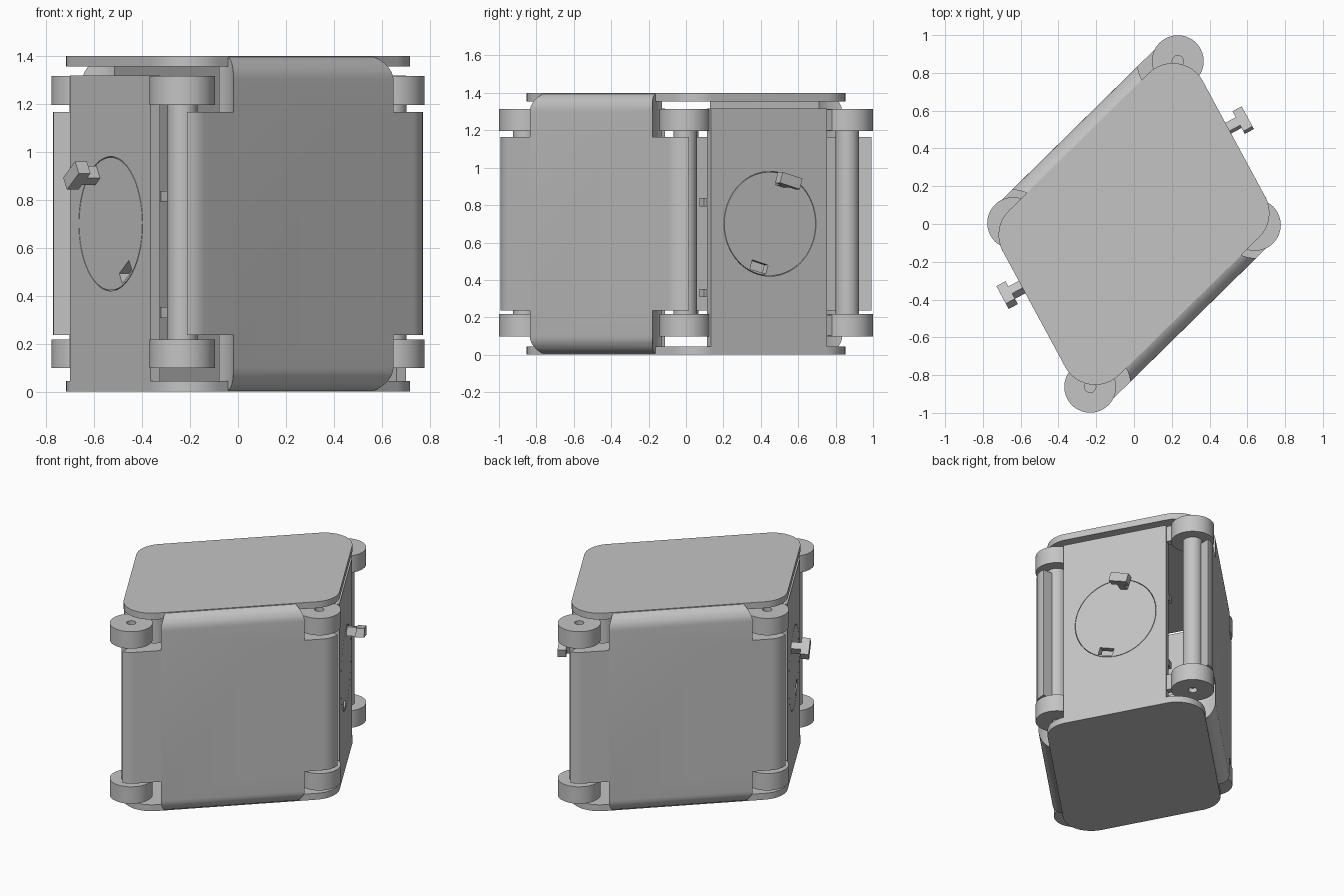
import bpy, bmesh
from math import pi, sin, cos, asin, atan2, radians
from mathutils import Matrix, Vector

if "Cube" in bpy.data.objects:
    bpy.data.objects.remove(bpy.data.objects["Cube"])

grey = bpy.data.materials.new("plain grey")
grey.use_nodes = True
grey.diffuse_color = (0.55, 0.55, 0.55, 1)
grey.node_tree.nodes["Principled BSDF"].inputs["Base Color"].default_value = grey.diffuse_color

# Main layout: hinge axes and the two wall directions
UP = Vector((0, 0, 1))
HINGE_A = Vector((-0.232, -0.862, 0))
HINGE_B = Vector((0.64, -0.005, 0))
DOOR_DIR = (HINGE_B - HINGE_A).normalized()
DOOR_OUT = DOOR_DIR.cross(UP)
WALL_OUT = Vector((0.88, 0.475, 0)).normalized()
WALL_DIR = UP.cross(WALL_OUT)
HEIGHT, PLATE, BARREL = 1.4, 0.045, 0.13
WALL_OFF, PLATE_OFF = 0.68, 0.515


def add(name, bm):
    bmesh.ops.recalc_face_normals(bm, faces=bm.faces)
    mesh = bpy.data.meshes.new(name)
    bm.to_mesh(mesh)
    bm.free()
    mesh.materials.append(grey)
    obj = bpy.data.objects.new(name, mesh)
    bpy.context.collection.objects.link(obj)
    return obj


def sweep(name, points, along):
    """Extrude a closed outline along a vector."""
    bm = bmesh.new()
    face = bm.faces.new([bm.verts.new(p) for p in points])
    new = bmesh.ops.extrude_face_region(bm, geom=[face])["geom"]
    bmesh.ops.translate(bm, vec=along, verts=[v for v in new if isinstance(v, bmesh.types.BMVert)])
    return add(name, bm)


def cylinder(name, center, radius, axis, length, sides=64):
    side = axis.orthogonal().normalized()
    other = axis.cross(side)
    ring = [center + radius * (cos(2 * pi * i / sides) * side + sin(2 * pi * i / sides) * other)
            for i in range(sides)]
    return sweep(name, ring, axis * length)


def block(name, center, axes, size):
    """Box centred on a point, with its own three axes."""
    a, b, c = [ax * s / 2 for ax, s in zip(axes, size)]
    return sweep(name, [center - c + a * i + b * j for i, j in ((-1, -1), (1, -1), (1, 1), (-1, 1))], c * 2)


def combine(obj, tool, operation="DIFFERENCE"):
    mod = obj.modifiers.new("combine", "BOOLEAN")
    mod.operation, mod.object, mod.solver = operation, tool, "EXACT"
    graph = bpy.context.evaluated_depsgraph_get()
    mesh = bpy.data.meshes.new_from_object(obj.evaluated_get(graph))
    obj.modifiers.clear()
    obj.data = mesh
    bpy.data.objects.remove(tool)


def finish(obj):
    obj.data.shade_smooth()
    obj.data.set_sharp_from_angle(angle=radians(30))


def both_sides(obj, front, back):
    """Keep the part and add its half-turn twin."""
    finish(obj)
    obj.name = front
    twin = bpy.data.objects.new(back, obj.data)
    twin.rotation_euler.z = pi
    bpy.context.collection.objects.link(twin)


def arc(center, radius, start, end, steps=12):
    return [center + radius * Vector((cos(t), sin(t), 0))
            for t in (start + (end - start) * i / steps for i in range(steps + 1))]


# Top and bottom plates: skewed rectangle with round corners
def corner(sign_wall, sign_door, r):
    rows = Matrix((WALL_OUT.xy, DOOR_OUT.xy))
    p = rows.inverted() @ Vector((sign_wall * (WALL_OFF - r), sign_door * (PLATE_OFF - r)))
    return p.to_3d()


wall_a = atan2(WALL_OUT.y, WALL_OUT.x)
door_a = atan2(DOOR_OUT.y, DOOR_OUT.x)
R = 0.18
outline = (arc(corner(1, 1, R), R, door_a, wall_a)
           + arc(corner(1, -1, R), R, wall_a, door_a + pi)
           + arc(corner(-1, -1, R), R, door_a + pi, wall_a + pi)
           + arc(corner(-1, 1, R), R, wall_a + pi, door_a + 2 * pi))
for name, z in (("bottom_plate", 0), ("top_plate", HEIGHT - PLATE)):
    finish(sweep(name, [p + UP * z for p in outline], UP * PLATE))

# Door: thick slab with rounded top and bottom edges, notched at the hinge caps
F = 0.1
profile = [(0, HEIGHT), (0, 0)]
profile += [(BARREL - F + F * sin(t), F - F * cos(t)) for t in (pi / 2 * i / 10 for i in range(11))]
profile += [(BARREL - F + F * cos(t), HEIGHT - F + F * sin(t)) for t in (pi / 2 * i / 10 for i in range(11))]
door = sweep("door", [HINGE_A + DOOR_OUT * n + UP * z for n, z in profile], HINGE_B - HINGE_A)
for center, radius in ((HINGE_A, 0.215), (HINGE_B, 0.175)):
    combine(door, cylinder("cutter", center - UP * 0.1, radius, UP, 1.6))

# Door middle: reaches out and wraps half way round both hinge pins
wrap = asin(0.02 / BARREL)
clip = (arc(HINGE_A, BARREL, -pi / 2 + wrap, door_a) + arc(HINGE_B, BARREL, door_a, wrap)
        + [HINGE_B + Vector((0, 0.02, 0)), HINGE_A + Vector((0.02, 0, 0))])
combine(door, sweep("clip", [p + UP * 0.237 for p in clip], UP * 0.928), "UNION")
both_sides(door, "front_door", "back_door")

# Hinges: a pin between two caps, each cap with a small centre hole
for place, center in (("front", HINGE_A), ("side", HINGE_B)):
    pin = cylinder("pin", center + UP * 0.13, 0.063, UP, 1.15, 40)
    both_sides(pin, place + "_hinge_pin", place + "_opposite_hinge_pin")
    for level, z in (("lower", 0.098), ("upper", 1.195)):
        cap = cylinder("cap", center + UP * z, 0.137, UP, 0.12)
        hole_z = z - 0.01 if level == "lower" else z + 0.09
        combine(cap, cylinder("cutter", center + UP * hole_z, 0.03, UP, 0.04, 24))
        both_sides(cap, f"{place}_{level}_hinge_cap", f"{place}_{level}_opposite_hinge_cap")

# Side walls: flat panels with a round opening for the dial
S0, S1, WALL_TOP = -0.216, 0.491, 1.317
dial_pos = WALL_OUT * WALL_OFF + WALL_DIR * 0.143 + UP * 0.7
wall = block("wall", WALL_OUT * (WALL_OFF - PLATE / 2) + WALL_DIR * (S0 + S1) / 2 + UP * WALL_TOP / 2,
             (WALL_DIR, UP, WALL_OUT), (S1 - S0, WALL_TOP, PLATE))
combine(wall, cylinder("cutter", dial_pos - WALL_OUT * 0.1, 0.28, WALL_OUT, 0.2))
both_sides(wall, "left_wall", "right_wall")

# Short arms that carry the far hinge caps
for level, z in (("lower", 0.158), ("upper", 1.255)):
    arm = block("arm", WALL_OUT * (WALL_OFF - 0.03) + WALL_DIR * (S1 + 0.03) + UP * z,
                (WALL_DIR, UP, WALL_OUT), (0.1, 0.11, PLATE))
    both_sides(arm, f"left_{level}_arm", f"right_{level}_arm")

# Latch bars behind the walls
for level, z in (("lower", 0.33), ("upper", 0.815)):
    bar = block("bar", WALL_OUT * 0.605 + WALL_DIR * 0.13 + UP * z,
                (WALL_DIR, UP, WALL_OUT), (0.72, 0.045, 0.05))
    both_sides(bar, f"left_{level}_latch_bar", f"right_{level}_latch_bar")

# Dials: flush disc with a slot and a T-shaped handle, each turned differently
for side, turn, spin in (("left", 0, radians(16)), ("right", pi, radians(-33))):
    radial = cos(spin) * UP + sin(spin) * WALL_DIR
    across = cos(spin) * WALL_DIR - sin(spin) * UP
    axes = (across, radial, WALL_OUT)
    dial = cylinder(side + "_dial", dial_pos - WALL_OUT * PLATE, 0.277, WALL_OUT, PLATE)
    combine(dial, block("cutter", dial_pos - radial * 0.24, axes, (0.1, 0.05, 0.2)))
    stem = block(side + "_handle_stem", dial_pos + radial * 0.24 + WALL_OUT * 0.02, axes, (0.05, 0.06, 0.1))
    grip = block(side + "_handle_grip", dial_pos + radial * 0.24 + WALL_OUT * 0.09, axes, (0.125, 0.06, 0.055))
    for part in (dial, stem, grip):
        finish(part)
        part.rotation_euler.z = turn
